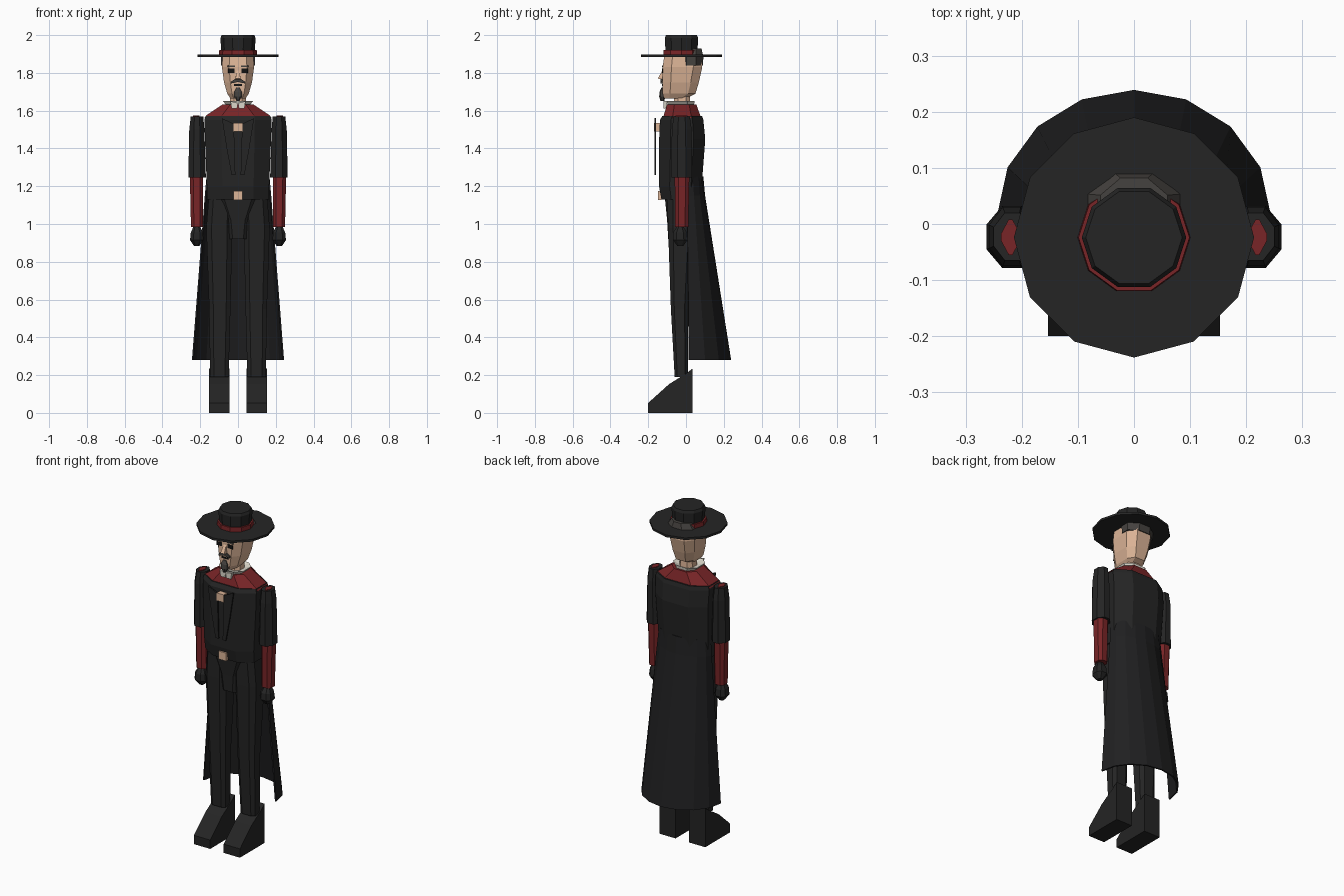
import bpy, bmesh
from math import cos, sin, pi

if "Cube" in bpy.data.objects:
    bpy.data.objects.remove(bpy.data.objects["Cube"])


def material(name, r, g, b):
    m = bpy.data.materials.new(name)
    m.use_nodes = True
    m.diffuse_color = (r, g, b, 1)
    bsdf = m.node_tree.nodes["Principled BSDF"]
    bsdf.inputs["Base Color"].default_value = (r, g, b, 1)
    bsdf.inputs["Roughness"].default_value = 0.9
    return m


COAT = material("coat black", .018, .018, .018)
CAPE = material("cape black", .014, .014, .015)
RED = material("dark red", .19, .018, .02)
SKIN = material("skin", .72, .46, .31)
LINEN = material("linen", .72, .69, .6)
HAIR = material("hair grey", .06, .055, .05)
INK = material("ink black", .006, .006, .006)


def skin_rings(name, rings, mat, closed=True):
    """Join equal-sized point rings with quads; cap the ends when closed."""
    bm = bmesh.new()
    rows = [[bm.verts.new(p) for p in ring] for ring in rings]
    n = len(rows[0])
    for a, b in zip(rows, rows[1:]):
        for i in range(n if closed else n - 1):
            j = (i + 1) % n
            bm.faces.new((a[i], a[j], b[j], b[i]))
    if closed:
        bm.faces.new(rows[0])
        bm.faces.new(rows[-1])
    bmesh.ops.recalc_face_normals(bm, faces=bm.faces)
    mesh = bpy.data.meshes.new(name)
    bm.to_mesh(mesh)
    bm.free()
    mesh.materials.append(mat)
    obj = bpy.data.objects.new(name, mesh)
    bpy.context.collection.objects.link(obj)
    return obj


def octagon(z, x0, x1, y0, y1, f):
    """Chamfered rectangle; f is the flat share of each side."""
    corners = [(1, -f), (1, f), (f, 1), (-f, 1), (-1, f), (-1, -f), (-f, -1), (f, -1)]
    return [((x0 + x1) / 2 + u * (x1 - x0) / 2,
             (y0 + y1) / 2 + v * (y1 - y0) / 2, z) for u, v in corners]


def body(name, sections, mat, f=.5):
    """Centred loft from (z, half width, front, back)."""
    return skin_rings(name, [octagon(z, -w, w, a, b, f) for z, w, a, b in sections], mat)


def limb(name, sections, mat, s, f=.5):
    """Side loft from (z, inner, outer, front, back)."""
    return skin_rings(name, [octagon(z, s * i, s * o, a, b, f) for z, i, o, a, b in sections], mat)


def disc(name, sections, mat, n, phase=0.0, y=-.024):
    return skin_rings(name, [[(r * cos(phase + 2 * pi * i / n), y + r * sin(phase + 2 * pi * i / n), z)
                              for i in range(n)] for z, r in sections], mat)


def plate(name, outline, y0, y1, mat, s=1):
    """Front-facing plate from an (x, z) outline."""
    return skin_rings(name, [[(s * x, y, z) for x, z in outline] for y in (y0, y1)], mat)


def rect(x, z, w, h):
    return [(x - w, z - h), (x + w, z - h), (x + w, z + h), (x - w, z + h)]


# Hat
disc("hat_brim", [(1.884, .214), (1.897, .214)], COAT, 12, pi / 2)
disc("hat_band", [(1.89, .101), (1.922, .099)], RED, 10)
disc("hat_crown", [(1.9, .088), (1.985, .093), (2.0, .086)], COAT, 10)

# Head and hair
body("head", [(1.665, .04, -.115, 0), (1.69, .057, -.124, .05), (1.75, .074, -.124, .068),
              (1.83, .085, -.124, .086), (1.888, .082, -.115, .08)], SKIN, .55)
body("neck", [(1.6, .045, -.07, .025), (1.7, .04, -.06, .02)], SKIN)
body("back_hair", [(1.84, .089, -.035, .09), (1.885, .09, -.035, .092), (1.93, .06, -.02, .082)], HAIR, .4)
skin_rings("nose", [[(-.007, -.12, 1.82), (.007, -.12, 1.82), (.007, -.12, 1.815), (-.007, -.12, 1.815)],
                    [(-.013, -.15, 1.77), (.013, -.15, 1.77), (.015, -.12, 1.762), (-.015, -.12, 1.762)]], SKIN)

# Face details
for s, side in ((1, "left"), (-1, "right")):
    plate(side + "_eye", rect(.036, 1.811, .017, .011), -.127, -.121, INK, s)
    plate(side + "_brow", rect(.036, 1.835, .02, .005), -.128, -.121, HAIR, s)
    plate(side + "_moustache", [(0, 1.765), (.015, 1.768), (.036, 1.754), (.036, 1.744), (0, 1.752)],
          -.134, -.121, HAIR, s)
plate("mouth", rect(0, 1.735, .022, .005), -.127, -.121, INK)
body("goatee", [(1.65, .007, -.135, -.115), (1.675, .021, -.142, -.11),
                (1.7, .02, -.14, -.115), (1.722, .008, -.13, -.115)], HAIR)

# Collars
body("red_collar", [(1.56, .178, -.12, .08), (1.575, .168, -.118, .075), (1.633, .082, -.1, .055)], RED)
body("linen_collar", [(1.615, .05, -.09, .04), (1.652, .081, -.104, .046), (1.64, .045, -.07, .025)], LINEN)
for s, side in ((1, "left"), (-1, "right")):
    plate(side + "_collar_tab", [(0, 1.64), (.04, 1.65), (.034, 1.612), (.005, 1.612)], -.118, -.1, LINEN, s)

# Coat and hips
body("coat_body", [(1.13, .163, -.13, .078), (1.2, .165, -.143, .083), (1.45, .175, -.142, .102),
                   (1.55, .178, -.138, .092), (1.572, .172, -.125, .085)], COAT)
body("hips", [(.92, .056, -.094, 0), (1.02, .075, -.1, .04), (1.14, .15, -.112, .07)], COAT)
plate("chest_clasp", rect(0, 1.512, .023, .023), -.17, -.135, SKIN)
plate("belt_buckle", rect(0, 1.152, .025, .024), -.148, -.13, SKIN)
for s, side in ((1, "left"), (-1, "right")):
    plate(side + "_lapel", [(.022, 1.53), (.085, 1.56), (.06, 1.4), (.034, 1.26), (.014, 1.26)],
          -.166, -.158, COAT, s)

# Cape skirt, open at the front
STEPS = 8
cape = skin_rings("cape", [[(w * cos(pi * i / STEPS), y + d * sin(pi * i / STEPS), z) for i in range(STEPS + 1)]
                           for z, w, y, d in ((1.25, .163, 0, .088), (1.15, .172, .005, .092), (.28, .24, .015, .22))],
                  CAPE, closed=False)
thick = cape.modifiers.new("thickness", "SOLIDIFY")
thick.thickness = .008
thick.offset = 0

# Arms, legs and boots
BOOT = [(-.2, 0), (.035, 0), (.035, .235), (0, .208), (-.09, .152), (-.2, .053)]
for s, side in ((1, "left"), (-1, "right")):
    limb(side + "_sleeve", [(1.245, .17, .263, -.078, .032), (1.5, .178, .258, -.075, .03),
                            (1.57, .184, .25, -.065, .02)], COAT, s, .4)
    limb(side + "_shoulder_patch", [(1.568, .203, .237, -.055, .008), (1.574, .203, .237, -.055, .008)], RED, s, .2)
    limb(side + "_forearm", [(.985, .186, .249, -.058, .012), (1.26, .184, .255, -.06, .018)], RED, s)
    limb(side + "_hand", [(.883, .205, .232, -.045, -.015), (.915, .182, .254, -.07, .008),
                          (.955, .186, .25, -.068, .004), (.99, .203, .234, -.045, -.015)], COAT, s)
    limb(side + "_leg", [(.19, .05, .147, -.06, .01), (.55, .04, .153, -.08, .01),
                         (.98, .03, .168, -.095, .04), (1.14, .03, .155, -.1, .06)], COAT, s, .6)
    skin_rings(side + "_boot", [[(s * x, y, z) for y, z in BOOT] for x in (.045, .153)], COAT)
